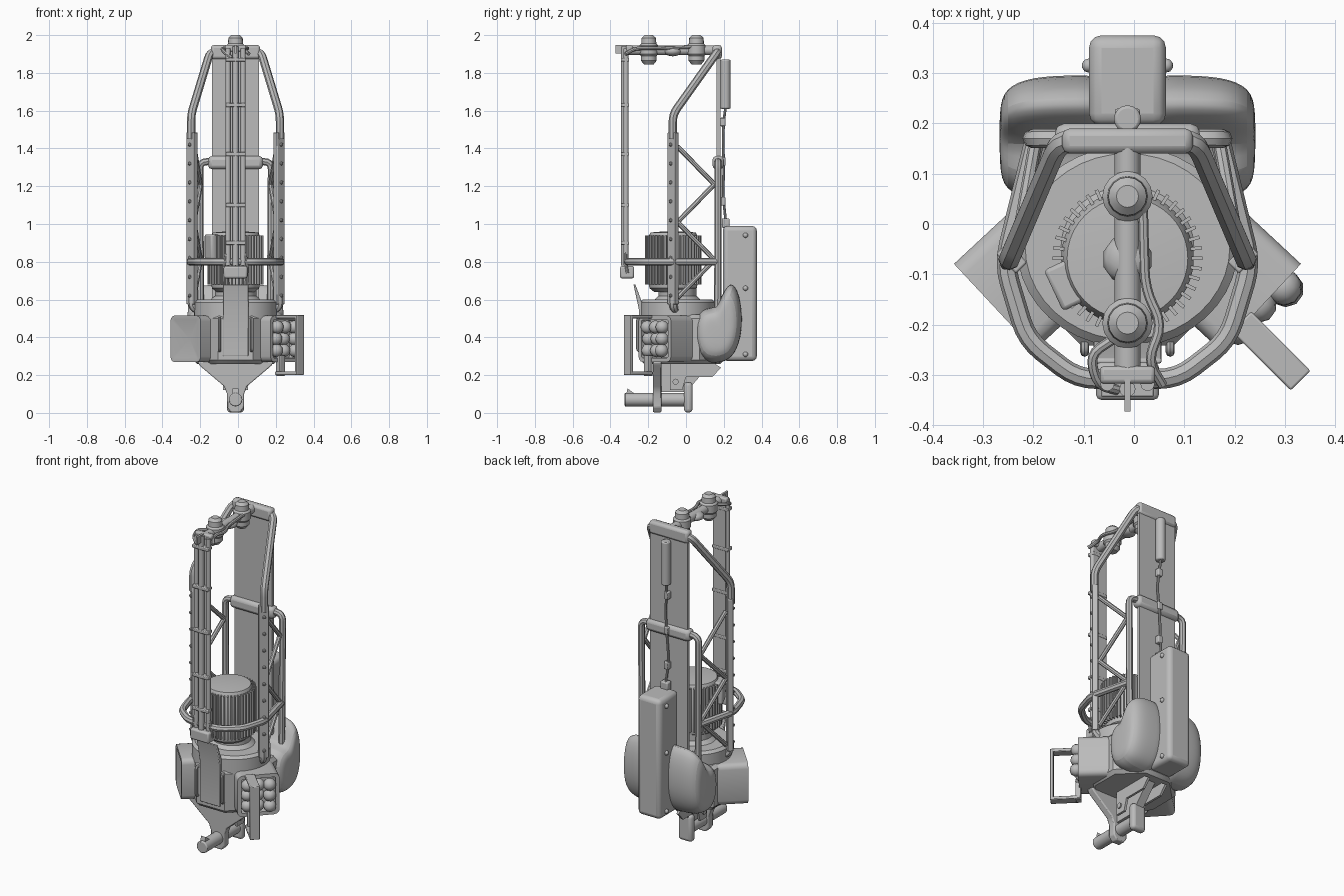
import bpy, bmesh, random
from math import pi, sin, cos, radians, atan2
from mathutils import Vector, Matrix

if "Cube" in bpy.data.objects:
    bpy.data.objects.remove(bpy.data.objects["Cube"])

random.seed(4)
C = -0.013          # x of the machine's own centre line
GREY = (0.5, 0.5, 0.5, 1)
mat = bpy.data.materials.new("plain_grey")
mat.use_nodes = True
mat.diffuse_color = GREY
mat.node_tree.nodes["Principled BSDF"].inputs["Base Color"].default_value = GREY
parts = []


def finish(name, bm, loc=(0, 0, 0), rz=0.0, bevel=0.0, seg=2):
    bmesh.ops.recalc_face_normals(bm, faces=bm.faces)
    me = bpy.data.meshes.new(name)
    bm.to_mesh(me)
    bm.free()
    ob = bpy.data.objects.new(name, me)
    bpy.context.collection.objects.link(ob)
    ob.location, ob.rotation_euler = loc, (0, 0, rz)
    me.materials.append(mat)
    if bevel:
        mod = ob.modifiers.new("soft_edges", 'BEVEL')
        mod.width, mod.segments = bevel, seg
    parts.append(ob)
    return ob


def box(name, loc, size, rz=0.0, bevel=0.0, seg=2):
    bm = bmesh.new()
    bmesh.ops.create_cube(bm, size=1)
    bmesh.ops.scale(bm, vec=size, verts=bm.verts)
    return finish(name, bm, loc, rz, bevel, seg)


def rod(name, a, b, r, n=12, r2=None, bevel=0.0):
    a, b = Vector(a), Vector(b)
    bm = bmesh.new()
    bmesh.ops.create_cone(bm, cap_ends=True, segments=n, radius1=r,
                          radius2=r if r2 is None else r2, depth=(b - a).length)
    q = (b - a).to_track_quat('Z', 'Y').to_matrix().to_4x4()
    bm.transform(Matrix.Translation((a + b) / 2) @ q)
    return finish(name, bm, bevel=bevel)


def ball(name, loc, r, sub=2, squash=1.0):
    bm = bmesh.new()
    bmesh.ops.create_icosphere(bm, subdivisions=sub, radius=r)
    bmesh.ops.scale(bm, vec=(1, 1, squash), verts=bm.verts)
    return finish(name, bm, loc)


def tube(name, pts, r, fillet=0.04):
    # swept pipe with rounded corners
    pts = [Vector(p) for p in pts]
    path = [pts[0]]
    for a, p, b in zip(pts, pts[1:], pts[2:]):
        u = p + (a - p).normalized() * min(fillet, (a - p).length * 0.45)
        v = p + (b - p).normalized() * min(fillet, (b - p).length * 0.45)
        path += [u.lerp(p, t).lerp(p.lerp(v, t), t) for t in (0, 0.25, 0.5, 0.75, 1)]
    path.append(pts[-1])
    cu = bpy.data.curves.new(name, 'CURVE')
    cu.dimensions, cu.bevel_depth = '3D', r
    cu.bevel_resolution, cu.use_fill_caps = 2, True
    sp = cu.splines.new('POLY')
    sp.points.add(len(path) - 1)
    for q, p in zip(sp.points, path):
        q.co = (*p, 1)
    cu.materials.append(mat)
    ob = bpy.data.objects.new(name, cu)
    bpy.context.collection.objects.link(ob)
    bpy.ops.object.select_all(action='DESELECT')
    ob.select_set(True)
    bpy.context.view_layer.objects.active = ob
    bpy.ops.object.convert(target='MESH')
    parts.append(bpy.context.view_layer.objects.active)


def loft(name, rings, bevel=0.0):
    bm = bmesh.new()
    rs = [[bm.verts.new(p) for p in ring] for ring in rings]
    n = len(rs[0])
    for a, b in zip(rs, rs[1:]):
        for i in range(n):
            bm.faces.new((a[i], a[(i + 1) % n], b[(i + 1) % n], b[i]))
    bm.faces.new(rs[0])
    bm.faces.new(rs[-1])
    return finish(name, bm, bevel=bevel)


def lathe(name, cx, cy, prof, n=32, sx=1.0, turn=0.0):
    ang = [2 * pi * i / n + turn for i in range(n)]
    return loft(name, [[(cx + sx * r * cos(t), cy + r * sin(t), z) for t in ang] for r, z in prof])


# lower body, gear housing and motor
lathe("lower_body", C, -0.02, [(0.22, 0.26), (0.24, 0.28), (0.24, 0.5), (0.22, 0.52)], 8, 1, pi / 8)
lathe("gear_housing", C, -0.045, [(0.2, 0.5), (0.2, 0.585), (0.185, 0.6), (0.12, 0.6),
                                  (0.1, 0.62), (0.1, 0.66)], 40, 1.1)
M = (C, -0.068)
lathe("motor_core", *M, [(0.1, 0.64), (0.125, 0.66), (0.132, 0.7), (0.132, 0.93), (0.12, 0.955), (0.06, 0.96)], 40)
for i in range(44):
    t = 2 * pi * i / 44
    box("motor_fin", (M[0] + 0.136 * cos(t), M[1] + 0.136 * sin(t), 0.81), (0.026, 0.007, 0.26), t)
box("terminal_box", (C - 0.12, -0.12, 0.88), (0.06, 0.09, 0.13), radians(25), 0.008)

# back panel, cross bars and tall rear box
box("back_panel", (C, 0.172, 1.26), (0.25, 0.02, 1.34))
box("top_cross_bar", (C, 0.165, 1.91), (0.26, 0.05, 0.075), 0, 0.015)
box("middle_cross_bar", (C, 0.17, 1.325), (0.29, 0.06, 0.07), 0, 0.02)
box("rear_box", (C, 0.285, 0.632), (0.153, 0.18, 0.715), 0, 0.025, 3)
for z in (0.94, 0.66, 0.31):
    for s in (-1, 1):
        ball("rear_box_bolt", (C + s * 0.077, 0.315, z), 0.014, 2)
box("rear_box_plug", (C, 0.21, 1.005), (0.05, 0.04, 0.05), 0, 0.006)
rod("rear_canister", (C, 0.209, 1.61), (C, 0.209, 1.87), 0.027, 16, bevel=0.006)
tube("rear_cable", [(C, 0.21, 1.62), (C, 0.2, 1.55), (C + 0.012, 0.196, 1.45), (C, 0.2, 1.3),
                    (C - 0.01, 0.196, 1.15), (C, 0.21, 1.02)], 0.007)
for z in (1.54, 1.33, 1.12):
    box("cable_clip", (C, 0.195, z), (0.03, 0.03, 0.045), 0, 0.005)

# mirrored side frames
for s in (-1, 1):
    def at(x, y, z):
        return (C + s * x, y, z)
    box("side_post", at(0.23, -0.068, 1.03), (0.055, 0.032, 0.91), s * pi / 4, 0.004)
    for i in range(9):
        ball("post_bolt", at(0.243, -0.081, 0.62 + i * 0.1), 0.011, 1)
    tube("post_foot", [at(0.23, -0.068, 0.62), at(0.23, -0.068, 0.56), at(0.19, -0.05, 0.54)], 0.022)
    tube("upper_tube", [at(0.235, -0.07, 1.45), at(0.235, -0.07, 1.58), at(0.135, 0.165, 1.91),
                        at(0.08, 0.167, 1.91)], 0.022)
    tube("rear_tube", [at(0.1, 0.17, 1.33), at(0.19, 0.17, 1.33), at(0.185, 0.168, 0.55)], 0.019)
    web = [at(0.22, -0.045, 1.41), at(0.185, 0.15, 1.21), at(0.22, -0.045, 1.01),
           at(0.185, 0.15, 0.81), at(0.22, -0.045, 0.61)]
    for a, b in zip(web, web[1:]):
        rod("truss_brace", a, b, 0.013, 8)

# guard hoop round the motor
half = [(0.185, 0.165), (0.245, -0.08), (0.2, -0.23), (0.1, -0.308)]
ring = [(C + x, y, 0.8) for x, y in half] + [(C - x, y, 0.8) for x, y in reversed(half)]
tube("guard_hoop", ring, 0.02)

# front mast with rails, clips and lamp
for s in (-1, 1):
    rod("mast_rail", (C + s * 0.04, -0.318, 0.78), (C + s * 0.04, -0.318, 1.93), 0.014)
    tube("mast_strut", [(C + s * 0.03, -0.32, 0.9), (C + s * 0.062, -0.32, 0.8), (C + s * 0.062, -0.31, 0.74)], 0.008)
rod("mast_centre_rail", (C, -0.328, 0.78), (C, -0.328, 1.94), 0.016)
box("mast_web", (C, -0.308, 1.355), (0.075, 0.008, 1.15))
for z in (0.9, 1.1, 1.37, 1.63, 1.87):
    box("mast_clip", (C, -0.323, z), (0.105, 0.042, 0.02), 0, 0.004)
box("mast_lamp", (C, -0.312, 0.745), (0.125, 0.075, 0.065), 0, 0.01)
box("mast_fin", (C, -0.335, 1.925), (0.012, 0.075, 0.045))
box("mast_head", (C, -0.3, 1.93), (0.11, 0.035, 0.035), 0, 0.008)

# top boom with domes and cable
rod("top_boom", (C, -0.31, 1.92), (C, 0.16, 1.92), 0.026, 16)
for y in (-0.197, 0.055):
    lathe("boom_dome", C, y, [(0.026, 1.845), (0.042, 1.865), (0.042, 1.89), (0.05, 1.9), (0.05, 1.945),
                              (0.04, 1.955), (0.038, 1.985), (0.022, 2.0)], 16)
ball("boom_knuckle", (C, -0.07, 1.915), 0.05, 2, 0.55)
tube("boom_cable", [(C + 0.03, 0.06, 1.94), (C + 0.035, -0.13, 1.93), (C + 0.07, -0.2, 1.93),
                    (C + 0.04, -0.27, 1.93), (C + 0.07, -0.32, 1.9)], 0.01)
tube("boom_loop", [(C - 0.03, -0.23, 1.93), (C - 0.075, -0.26, 1.93), (C - 0.06, -0.32, 1.91), (C - 0.02, -0.33, 1.88)], 0.01)


# angled pods with inset end faces
def pod(name, s, deep, poke):
    bm = bmesh.new()
    bmesh.ops.create_cube(bm, size=1)
    bmesh.ops.scale(bm, vec=(0.3, 0.235, 0.245), verts=bm.verts)
    long_edges = [e for e in bm.edges if abs(e.verts[0].co.x - e.verts[1].co.x) > 0.1]
    bmesh.ops.bevel(bm, geom=long_edges, offset=0.03, segments=3, profile=0.5, affect='EDGES')
    end = max(bm.faces, key=lambda f: f.calc_center_median().x)
    bmesh.ops.inset_individual(bm, faces=[end], thickness=0.022)
    if poke:
        mid = bmesh.ops.poke(bm, faces=[end])['verts']
        bmesh.ops.translate(bm, vec=(-deep, 0, 0), verts=mid)
    else:
        bmesh.ops.inset_individual(bm, faces=[end], thickness=0.002, depth=-deep)
    finish(name, bm, (C + s * 0.155, -0.063, 0.392), atan2(-0.68, s * 0.73))


pod("closed_pod", -1, 0.03, True)
pod("open_pod", 1, 0.06, False)
out, side = Vector((0.73, -0.68, 0)), Vector((0.68, 0.73, 0))
face = Vector((C + 0.265, -0.165, 0.392))
for i in (-1, 0, 1):
    for k in (-1, 0, 1):
        p = face + side * i * 0.06 + Vector((0, 0, k * 0.062)) + out * random.uniform(-0.02, 0.015)
        ball("port_knob", p, 0.036, 2)

# handle bracket beside the open pod
for z in (0.51, 0.21):
    box("handle_bar", (0.272, -0.252, z), (0.165, 0.055, 0.018), -pi / 4, 0.004)
box("handle_grip", (0.325, -0.305, 0.36), (0.018, 0.055, 0.318), -pi / 4, 0.004)
box("handle_leg", (0.225, -0.2, 0.25), (0.03, 0.04, 0.11), -pi / 4, 0.004)

# soft saddle lobes either side of the rear box
prof = [(0.03, 0.5), (0.1, 0.56), (0.16, 0.55), (0.205, 0.66), (0.25, 0.7), (0.295, 0.6),
        (0.3, 0.42), (0.26, 0.31), (0.2, 0.26), (0.05, 0.26)]
for s in (-1, 1):
    rings = [[(C + s * x, 0.17 + (y - 0.17) * k, 0.43 + (z - 0.43) * k) for y, z in prof]
             for x, k in ((0.02, 1), (0.1, 1), (0.19, 0.98), (0.245, 0.8), (0.255, 0.45))]
    lobe = loft("saddle_lobe", rings)
    lobe.modifiers.new("soft", 'SUBSURF').levels = 2
    lobe.modifiers["soft"].render_levels = 2


def plate_x(name, prof, x, w, bevel=0.0):
    return loft(name, [[(x + d * w / 2, y, z) for y, z in prof] for d in (-1, 1)], bevel)


# front hood plate
plate_x("front_hood", [(-0.25, 0.3), (-0.25, 0.55), (-0.278, 0.68), (-0.268, 0.68),
                       (-0.22, 0.55), (-0.22, 0.3)], C, 0.135, 0.004)
for s in (-1, 1):
    tube("hood_handle", [(C + s * 0.085, -0.23, 0.5), (C + s * 0.085, -0.255, 0.5),
                         (C + s * 0.085, -0.255, 0.33), (C + s * 0.085, -0.23, 0.33)], 0.009, 0.015)

# hitch below the body
edge = [(0.2, 0.27), (0.19, 0.25), (0.06, 0.14), (0.045, 0.1), (0.045, 0.03), (0.025, 0.003)]
outline = edge + [(-x, z) for x, z in reversed(edge)]
loft("hitch_plate", [[(C + x, y, z) for x, z in outline] for y in (-0.175, -0.13)], 0.006)
rod("hitch_pin", (C, -0.325, 0.07), (C, 0.02, 0.07), 0.036, 16, bevel=0.006)
plate_x("hitch_hook", [(-0.32, 0.08), (-0.31, 0.13), (-0.27, 0.1), (-0.25, 0.08)], C, 0.03)
box("rear_hitch_plate", (C, 0.012, 0.082), (0.09, 0.045, 0.16), 0, 0.018, 3)
for s in (-1, 1):
    plate_x("hitch_bracket", [(-0.085, 0.28), (-0.085, 0.12), (-0.02, 0.12), (0.0, 0.19), (0.1, 0.19),
                              (0.14, 0.19), (0.185, 0.24), (0.12, 0.28)], C + s * 0.06, 0.014)
    rod("bracket_bolt", (C + s * 0.05, -0.055, 0.165), (C + s * 0.075, -0.055, 0.165), 0.016)
plate_x("hitch_gusset", [(-0.15, 0.28), (-0.15, 0.11), (0.0, 0.11), (0.15, 0.28)], C, 0.05)

bpy.ops.object.select_all(action='DESELECT')
for ob in parts:
    ob.select_set(True)
bpy.context.view_layer.objects.active = parts[0]
bpy.ops.object.shade_smooth_by_angle(angle=radians(35))
